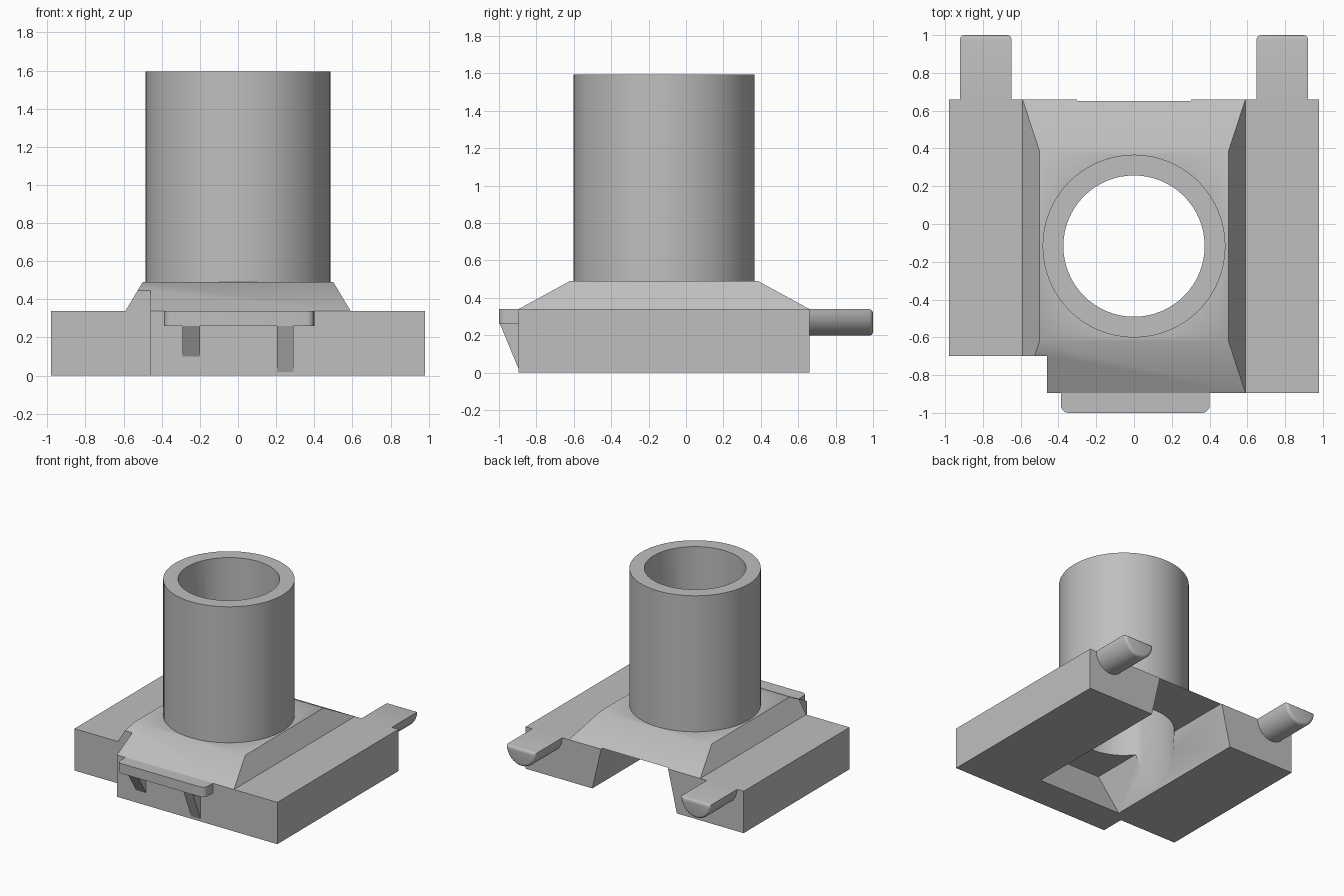
import bpy
import bmesh
from math import pi, cos, sin, radians

cube = bpy.data.objects.get("Cube")
if cube:
    bpy.data.objects.remove(cube, do_unlink=True)

grey = bpy.data.materials.new("matte grey")
grey.use_nodes = True
grey.diffuse_color = (0.52, 0.52, 0.52, 1)
grey.node_tree.nodes["Principled BSDF"].inputs["Base Color"].default_value = (0.52, 0.52, 0.52, 1)


def finish(name, bm):
    bmesh.ops.recalc_face_normals(bm, faces=bm.faces)
    mesh = bpy.data.meshes.new(name)
    bm.to_mesh(mesh)
    bm.free()
    mesh.materials.append(grey)
    obj = bpy.data.objects.new(name, mesh)
    bpy.context.collection.objects.link(obj)
    return obj


def loft(start, end):
    """Closed solid between two rings with equal point counts."""
    bm = bmesh.new()
    a = [bm.verts.new(p) for p in start]
    b = [bm.verts.new(p) for p in end]
    caps = [bm.faces.new(a), bm.faces.new(b)]
    n = len(a)
    for i in range(n):
        j = (i + 1) % n
        bm.faces.new((a[i], a[j], b[j], b[i]))
    bmesh.ops.recalc_face_normals(bm, faces=bm.faces)
    return bm, caps


def rect(x0, x1, y0, y1, z):
    return [(x0, y0, z), (x1, y0, z), (x1, y1, z), (x0, y1, z)]


def cylinder(name, radius, z0, z1):
    ring = [(radius * cos(2 * pi * i / 64), radius * sin(2 * pi * i / 64) - 0.117)
            for i in range(64)]
    bm, _ = loft([(x, y, z0) for x, y in ring], [(x, y, z1) for x, y in ring])
    return finish(name, bm)


def boolean(target, tool, operation):
    tool.hide_render = True
    mod = target.modifiers.new("cut", "BOOLEAN")
    mod.operation = operation
    mod.solver = "EXACT"
    mod.object = tool
    bpy.context.view_layer.objects.active = target
    bpy.ops.object.modifier_apply(modifier=mod.name)
    bpy.data.objects.remove(tool, do_unlink=True)


def smooth(obj):
    bpy.ops.object.select_all(action="DESELECT")
    obj.select_set(True)
    bpy.context.view_layer.objects.active = obj
    bpy.ops.object.shade_smooth_by_angle(angle=radians(30))


FRONT, BACK, DECK = -0.895, 0.66, 0.34

# Base block with its hipped plinth raised from the middle of the deck
section = [(-0.98, 0), (-0.98, DECK), (-0.59, DECK),
           (0.59, DECK), (0.98, DECK), (0.98, 0)]
bm, _ = loft([(x, FRONT, z) for x, z in section], [(x, BACK, z) for x, z in section])
deck = next(f for f in bm.faces
            if f.normal.z > 0.9 and abs(f.calc_center_median().x) < 0.1)
raised = bmesh.ops.extrude_face_region(bm, geom=[deck])["geom"]
if deck.is_valid:
    bmesh.ops.delete(bm, geom=[deck], context="FACES_ONLY")
for v in raised:
    if isinstance(v, bmesh.types.BMVert):
        v.co = (0.5 if v.co.x > 0 else -0.5, 0.385 if v.co.y > 0 else -0.62, 0.49)
body = finish("base_with_tube", bm)

# Tube, notched corner, underside channel and bore
boolean(body, cylinder("tube", 0.484, 0.42, 1.595), "UNION")
bm, _ = loft(rect(-1.2, -0.46, -1.2, -0.70, -0.1), rect(-1.2, -0.46, -1.2, -0.70, 0.7))
boolean(body, finish("corner_notch", bm), "DIFFERENCE")
bm, _ = loft(rect(-0.382, 0.382, -0.626, 0.9, -0.01), rect(-0.3, 0.3, -0.77, 0.9, 0.345))
boolean(body, finish("channel", bm), "DIFFERENCE")
boolean(body, cylinder("bore", 0.374, -0.1, 1.8), "DIFFERENCE")
smooth(body)

# Half-round locating pegs at the back
for side, label in ((-1, "right"), (1, "left")):
    arc = [(side * 0.785 + 0.136 * cos(pi * i / 16), DECK - 0.142 * sin(pi * i / 16))
           for i in range(17)]
    bm, caps = loft([(x, BACK - 0.02, z) for x, z in arc], [(x, 1.0, z) for x, z in arc])
    bmesh.ops.bevel(bm, geom=list(caps[1].edges), offset=0.022, segments=3,
                    profile=0.5, affect="EDGES")
    smooth(finish(label + "_peg", bm))

# Front lip with rounded outer corners
bm, _ = loft(rect(-0.387, 0.4, -1.0, FRONT + 0.02, 0.26),
             rect(-0.387, 0.4, -1.0, FRONT + 0.02, DECK))
corners = [e for e in bm.edges if all(v.co.y < -0.95 for v in e.verts)
           and abs(e.verts[0].co.z - e.verts[1].co.z) > 0.05]
bmesh.ops.bevel(bm, geom=corners, offset=0.04, segments=5, profile=0.5, affect="EDGES")
smooth(finish("front_lip", bm))

# Tapered gussets under the lip
for label, x0, x1, foot in (("right", -0.29, -0.2, 0.1), ("left", 0.205, 0.29, 0.02)):
    side_profile = [(-0.995, 0.262), (FRONT + 0.01, 0.262), (FRONT + 0.01, foot), (FRONT, foot)]
    bm, _ = loft([(x0, y, z) for y, z in side_profile], [(x1, y, z) for y, z in side_profile])
    finish(label + "_gusset", bm)
